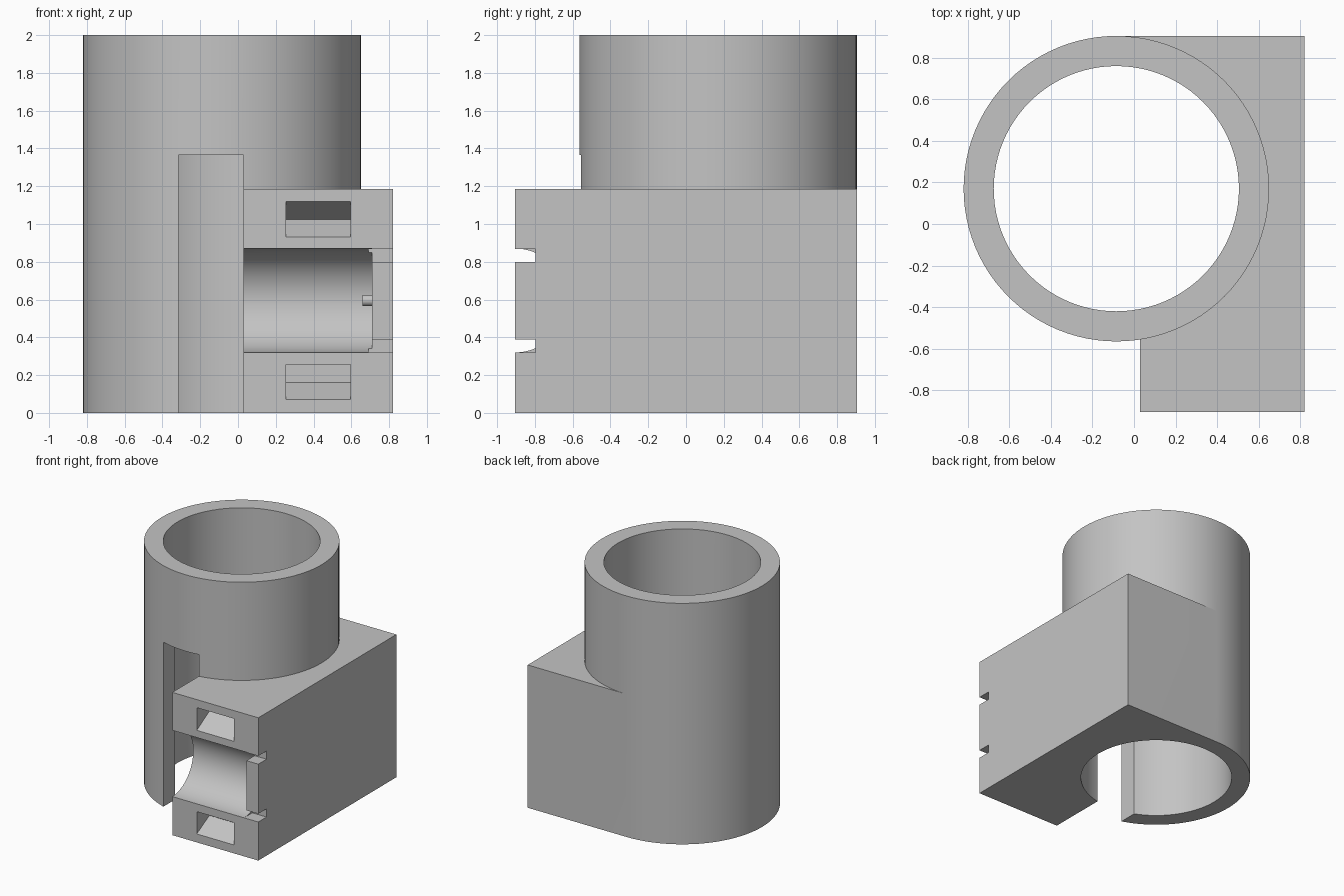
import bpy
import bmesh
import math

old = bpy.data.objects.get("Cube")
if old:
    bpy.data.objects.remove(old, do_unlink=True)

grey = bpy.data.materials.new("plain grey")
grey.use_nodes = True
colour = (0.55, 0.55, 0.55, 1)
grey.diffuse_color = colour
grey.node_tree.nodes["Principled BSDF"].inputs["Base Color"].default_value = colour


def prism(name, outline, lo, hi, axis="z"):
    """Extrude a counter-clockwise outline: (x, y) along z or (y, z) along x."""
    bm = bmesh.new()
    place = (lambda u, v, w: (u, v, w)) if axis == "z" else (lambda u, v, w: (w, u, v))
    base = [bm.verts.new(place(u, v, lo)) for u, v in outline]
    top = [bm.verts.new(place(u, v, hi)) for u, v in outline]
    bm.faces.new(base[::-1])
    bm.faces.new(top)
    for i in range(len(base)):
        j = (i + 1) % len(base)
        bm.faces.new((base[i], base[j], top[j], top[i]))
    mesh = bpy.data.meshes.new(name)
    bm.to_mesh(mesh)
    bm.free()
    mesh.materials.append(grey)
    obj = bpy.data.objects.new(name, mesh)
    bpy.context.collection.objects.link(obj)
    return obj


def circle(u, v, r, n=96):
    return [(u + r * math.cos(math.tau * i / n), v + r * math.sin(math.tau * i / n))
            for i in range(n)]


def rect(u0, v0, u1, v1):
    return [(u0, v0), (u1, v0), (u1, v1), (u0, v1)]


def combine(target, tool, operation):
    """Apply a boolean and discard the tool."""
    tool.hide_render = True
    mod = target.modifiers.new(tool.name, "BOOLEAN")
    mod.operation = operation
    mod.solver = "EXACT"
    mod.object = tool
    bpy.ops.object.select_all(action="DESELECT")
    bpy.context.view_layer.objects.active = target
    target.select_set(True)
    bpy.ops.object.modifier_apply(modifier=mod.name)
    bpy.data.objects.remove(tool, do_unlink=True)


CX, CY, R_OUT, R_IN = -0.085, 0.17, 0.735, 0.59
FRONT, BACK, LEFT, INNER, TOP = -0.905, 0.905, 0.82, 0.03, 1.185
MID, R_GROOVE, WALL = 0.595, 0.275, 0.71

# Upright tube joined to the clamp block
body = prism("tube_clamp_body", circle(CX, CY, R_OUT), 0, 2)
block = [(CX, BACK), (CX, 0), (INNER, 0), (INNER, FRONT), (LEFT, FRONT), (LEFT, BACK)]
combine(body, prism("block", block, 0, TOP), "UNION")

# Through bore and the front slot in the tube wall
combine(body, prism("bore", circle(CX, CY, R_IN), -0.1, 2.1), "DIFFERENCE")
combine(body, prism("slot", rect(-0.315, -0.8, INNER, 0), -0.1, 1.365), "DIFFERENCE")

# Half-round groove across the block front
combine(body, prism("groove", circle(FRONT, MID, R_GROOVE), -0.2, WALL, "x"), "DIFFERENCE")

# Notches through the groove's end wall
for low in (0.32, 0.80):
    notch = prism("notch", rect(-1, low, -0.797, low + 0.068), WALL - 0.02, LEFT + 0.1, "x")
    # keep the notch inside the groove's outline
    combine(body, notch, "DIFFERENCE")

# Strap pockets above and below the groove, with sloping floors
upper = [(FRONT - 0.02, 0.93), (FRONT, 0.93), (-0.74, 1.025), (FRONT, 1.118), (FRONT - 0.02, 1.118)]
lower = [(FRONT - 0.02, 0.07), (FRONT, 0.07), (-0.74, 0.16), (-0.74, 0.255), (FRONT - 0.02, 0.255)]
for outline in (upper, lower):
    combine(body, prism("pocket", outline, 0.255, 0.595, "x"), "DIFFERENCE")

# Small locating pin on the groove's end wall
combine(body, prism("pin", circle(-0.8, MID, 0.03, 24), 0.66, WALL + 0.04, "x"), "UNION")

bpy.ops.object.select_all(action="DESELECT")
body.select_set(True)
bpy.context.view_layer.objects.active = body
bpy.ops.object.shade_smooth_by_angle(angle=math.radians(30))
